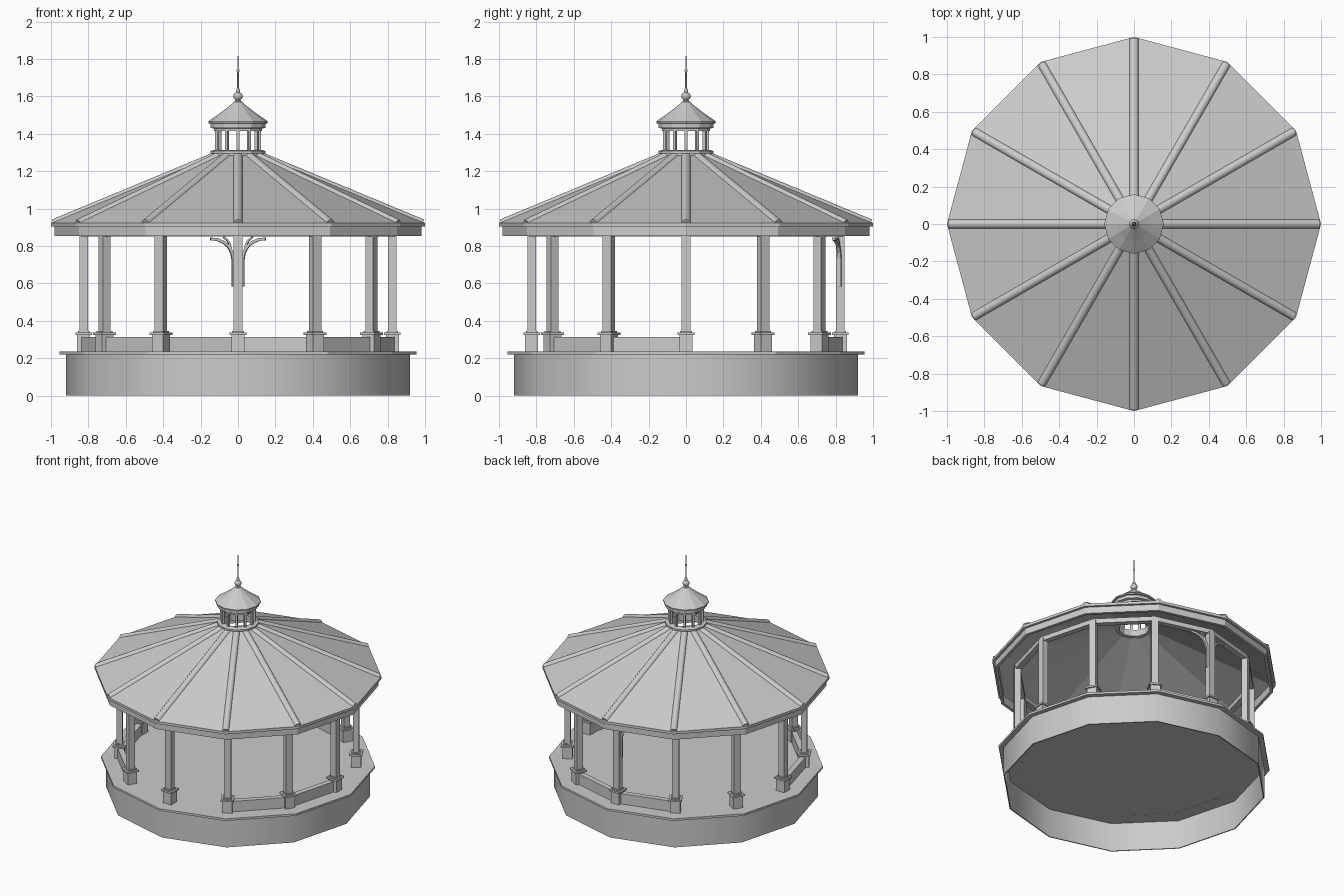
import bpy, bmesh, math
from math import sin, cos, pi, radians
from mathutils import Vector, Matrix

if "Cube" in bpy.data.objects:
    bpy.data.objects.remove(bpy.data.objects["Cube"])

N = 12
POST_R = 0.825


def finish(name, bm, smooth=None):
    bmesh.ops.recalc_face_normals(bm, faces=bm.faces)
    me = bpy.data.meshes.new(name)
    bm.to_mesh(me)
    bm.free()
    ob = bpy.data.objects.new(name, me)
    bpy.context.collection.objects.link(ob)
    if smooth:
        bpy.ops.object.select_all(action='DESELECT')
        ob.select_set(True)
        bpy.context.view_layer.objects.active = ob
        bpy.ops.object.shade_smooth_by_angle(angle=radians(smooth))
    return ob


def lathe(name, prof, n=N, loop=False, smooth=None):
    """Revolve (r, z) points; loop=True gives a hollow ring, otherwise ends are capped."""
    bm = bmesh.new()
    rings = [[bm.verts.new((r * cos(2 * pi * i / n), r * sin(2 * pi * i / n), z))
              for i in range(n)] for r, z in prof]
    pairs = list(zip(rings, rings[1:]))
    if loop:
        pairs.append((rings[-1], rings[0]))
    for a, b in pairs:
        for i in range(n):
            j = (i + 1) % n
            bm.faces.new((a[i], a[j], b[j], b[i]))
    if not loop:
        bm.faces.new(rings[0])
        bm.faces.new(rings[-1])
    return finish(name, bm, smooth)


def add_box(bm, ang, r, size, z0, z1):
    """Box turned to face outwards; size = (radial, tangential)."""
    m = (Matrix.Rotation(ang, 4, 'Z') @ Matrix.Translation((r, 0, (z0 + z1) / 2))
         @ Matrix.Diagonal((size[0], size[1], z1 - z0, 1)))
    bmesh.ops.create_cube(bm, size=1, matrix=m)


# hollow base wall, open below, and deck
lathe("base", [(0.92, 0), (0.92, 0.222), (0.912, 0.222), (0.912, 0)], loop=True, smooth=40)
lathe("deck", [(0.955, 0.219), (0.955, 0.235)])

# posts with plinths and caps
for i in range(N):
    a = 2 * pi * i / N
    bm = bmesh.new()
    add_box(bm, a, POST_R, (0.07, 0.07), 0.23, 0.325)
    add_box(bm, a, POST_R, (0.09, 0.09), 0.325, 0.338)
    add_box(bm, a, POST_R, (0.062, 0.062), 0.338, 0.346)
    add_box(bm, a, POST_R, (0.044, 0.05), 0.346, 0.87)
    finish("post", bm)

# low walls: three groups of two bays
for deg in (-45, -15, 75, 105, 195, 225):
    bm = bmesh.new()
    add_box(bm, radians(deg), POST_R * cos(pi / N),
            (0.04, 2 * POST_R * sin(pi / N)), 0.218, 0.315)
    finish("low_wall", bm)

# slim beam ring over the posts
lathe("beam_ring", [(0.847, 0.85), (0.847, 0.885), (0.803, 0.885), (0.803, 0.85)], loop=True)

# main roof shell with lip and fascia
lathe("roof", [(1.0, 0.904), (1.0, 0.924), (0.13, 1.285), (0.13, 1.262), (0.96, 0.915),
               (0.96, 0.855), (0.982, 0.855), (0.982, 0.904)], loop=True)

# low rounded roof ribs, sunk into the ridges
for i in range(N):
    a = 2 * pi * i / N
    p = Vector((0.985, 0, 0.919))
    q = Vector((0.125, 0, 1.276))
    d = q - p
    bm = bmesh.new()
    m = (Matrix.Rotation(a, 4, 'Z') @ Matrix.Translation((p + q) / 2)
         @ d.to_track_quat('Z', 'Y').to_matrix().to_4x4())
    bmesh.ops.create_cone(bm, cap_ends=True, segments=12, radius1=0.025, radius2=0.025,
                          depth=d.length, matrix=m)
    # trim what would hang below the roof shell
    down = Matrix.Rotation(a, 3, 'Z') @ Vector((d.z, 0, -d.x)).normalized()
    mid = Matrix.Rotation(a, 3, 'Z') @ ((p + q) / 2)
    bmesh.ops.bisect_plane(bm, geom=bm.verts[:] + bm.edges[:] + bm.faces[:],
                           plane_co=mid, plane_no=down, clear_inner=True)
    finish("roof_rib", bm, 50)

# lantern: lower ring, window posts, upper ring
lathe("lantern_base", [(0.13, 1.265), (0.13, 1.295), (0.147, 1.295), (0.147, 1.308),
                       (0.128, 1.314), (0.105, 1.314), (0.105, 1.265)], loop=True)
for i in range(N):
    bm = bmesh.new()
    add_box(bm, 2 * pi * i / N, 0.116, (0.016, 0.016), 1.31, 1.43)
    finish("lantern_post", bm)
lathe("lantern_head", [(0.128, 1.415), (0.128, 1.428), (0.146, 1.432), (0.146, 1.46),
                       (0.105, 1.46), (0.105, 1.415)], loop=True)

# lantern roof and finial
lathe("lantern_roof", [(0.146, 1.455), (0.159, 1.457), (0.159, 1.467), (0.09, 1.515),
                       (0.045, 1.55), (0.018, 1.573)])
lathe("finial", [(0.02, 1.565), (0.02, 1.575), (0.012, 1.58), (0.022, 1.59), (0.026, 1.602),
                 (0.02, 1.615), (0.011, 1.622), (0.012, 1.632), (0.005, 1.645), (0.004, 1.73),
                 (0.008, 1.735), (0.008, 1.742), (0.004, 1.748), (0.002, 1.815)], 12, smooth=50)


# curved bracket on the back post, one arm along each adjoining bay
def strip(bm, path, w, depth, m):
    rows = []
    for k, p in enumerate(path):
        t = (Vector(path[min(k + 1, len(path) - 1)]) - Vector(path[max(k - 1, 0)])).normalized()
        n = Vector((-t.y, t.x)) * w / 2
        rows.append([bm.verts.new(m @ Vector((p[0] + s * n.x, y, p[1] + s * n.y)))
                     for s, y in ((1, -depth), (1, depth), (-1, depth), (-1, -depth))])
    for a, b in zip(rows, rows[1:]):
        for i in range(4):
            bm.faces.new((a[i], a[(i + 1) % 4], b[(i + 1) % 4], b[i]))
    bm.faces.new(rows[0])
    bm.faces.new(rows[-1])


arm = [(0.027, 0.585), (0.027, 0.73), (0.034, 0.765), (0.052, 0.797), (0.08, 0.82),
       (0.115, 0.835), (0.152, 0.838)]
brace = [(0.04, 0.785), (0.046, 0.81), (0.06, 0.832), (0.08, 0.848)]
for side in (1, -1):
    m = (Matrix.Translation((0, 0.828, 0)) @ Matrix.Diagonal((side, 1, 1, 1))
         @ Matrix.Rotation(radians(-15), 4, 'Z'))
    bm = bmesh.new()
    strip(bm, arm, 0.015, 0.009, m)
    strip(bm, brace, 0.01, 0.007, m)
    finish("back_bracket", bm)
